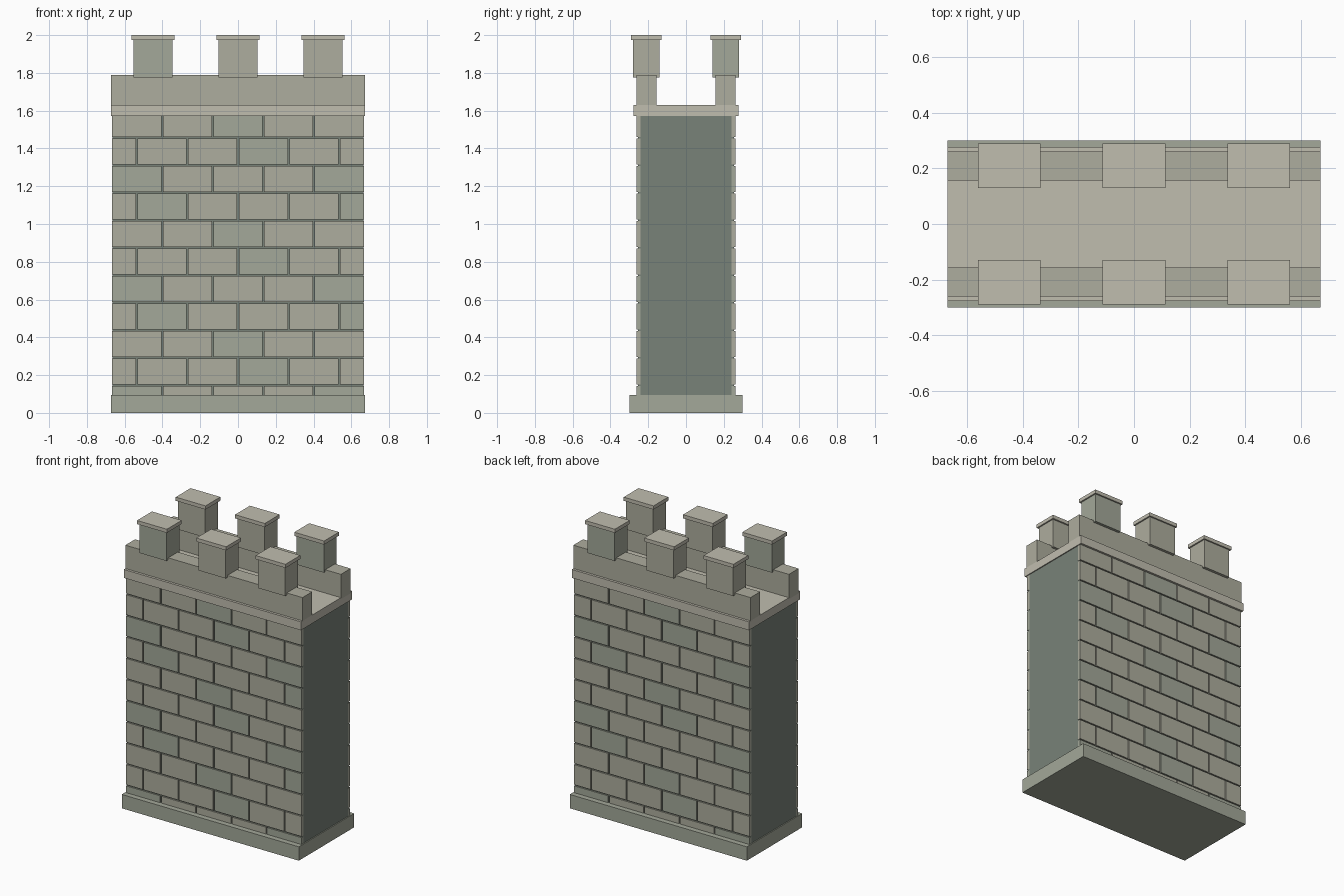
import bpy, bmesh
from mathutils import Matrix, Vector

if "Cube" in bpy.data.objects:
    bpy.data.objects.remove(bpy.data.objects["Cube"])


def material(name, rgb):
    m = bpy.data.materials.new(name)
    m.diffuse_color = (*rgb, 1)
    m.use_nodes = True
    m.node_tree.nodes["Principled BSDF"].inputs["Base Color"].default_value = m.diffuse_color
    return m


PALE = material("pale_trim", (0.53, 0.51, 0.43))
STONE = material("warm_stone", (0.423, 0.418, 0.342))
GREEN = material("green_stone", (0.366, 0.392, 0.319))
MORTAR = material("dark_mortar", (0.188, 0.223, 0.188))


def boxes(name, spans, mat):
    """One object made of boxes, each given as (x0, x1, y0, y1, z0, z1)."""
    bm = bmesh.new()
    for x0, x1, y0, y1, z0, z1 in spans:
        centre = Vector(((x0 + x1) / 2, (y0 + y1) / 2, (z0 + z1) / 2))
        size = (x1 - x0, y1 - y0, z1 - z0, 1)
        bmesh.ops.create_cube(bm, size=1, matrix=Matrix.Translation(centre) @ Matrix.Diagonal(size))
    mesh = bpy.data.meshes.new(name)
    bm.to_mesh(mesh)
    bm.free()
    mesh.materials.append(mat)
    ob = bpy.data.objects.new(name, mesh)
    bpy.context.collection.objects.link(ob)
    return ob


def turned(span):
    """The same box rotated half a turn about z."""
    x0, x1, y0, y1, z0, z1 = span
    return (-x1, -x0, -y1, -y0, z0, z1)


W = 0.672          # half length of the wall
ROWS, PITCH = 11, 0.1457
BLOCK, GAP = 0.268, 0.004

# Plinth, mortar core and walkway slab
boxes("plinth", [(-W, W, -0.30, 0.30, 0, 0.095)], GREEN)
boxes("wall_core", [(-0.665, 0.665, -0.254, 0.254, 0.02, 1.60)], MORTAR)
boxes("walkway_cornice", [(-W, W, -0.278, 0.278, 1.572, 1.63)], PALE)

# Running-bond stone blocks, every fourth one greenish
warm, green = [], []
for row in range(ROWS):
    shift = BLOCK / 2 if row % 2 else 0
    for col in range(6 if row % 2 else 5):
        left = -2.5 * BLOCK + col * BLOCK - shift
        x0 = max(left + GAP, -0.666)
        x1 = min(left + BLOCK - GAP, 0.666)
        z0 = row * PITCH + GAP
        z1 = (row + 1) * PITCH - GAP
        span = (x0, x1, -0.263, -0.24, z0, z1)
        (green if (col + row) % 4 == 0 else warm).append(span)
for name, spans, mat in (("warm", warm, STONE), ("green", green, GREEN)):
    boxes("front_blocks_" + name, spans, mat)
    boxes("back_blocks_" + name, [turned(s) for s in spans], mat)

# Parapets and capped merlons on both faces
for side in ("front", "back"):
    place = turned if side == "back" else (lambda s: s)
    boxes(side + "_parapet", [place((-W, W, -0.261, -0.156, 1.62, 1.79))], STONE)
    for i, x in enumerate((-0.45, 0, 0.45)):
        boxes(f"{side}_merlon_{i + 1}",
              [place((x - 0.103, x + 0.103, -0.28, -0.14, 1.776, 1.976))],
              GREEN if i == 0 else STONE)
        boxes(f"{side}_merlon_cap_{i + 1}",
              [place((x - 0.113, x + 0.113, -0.29, -0.129, 1.975, 2.0))], PALE)
